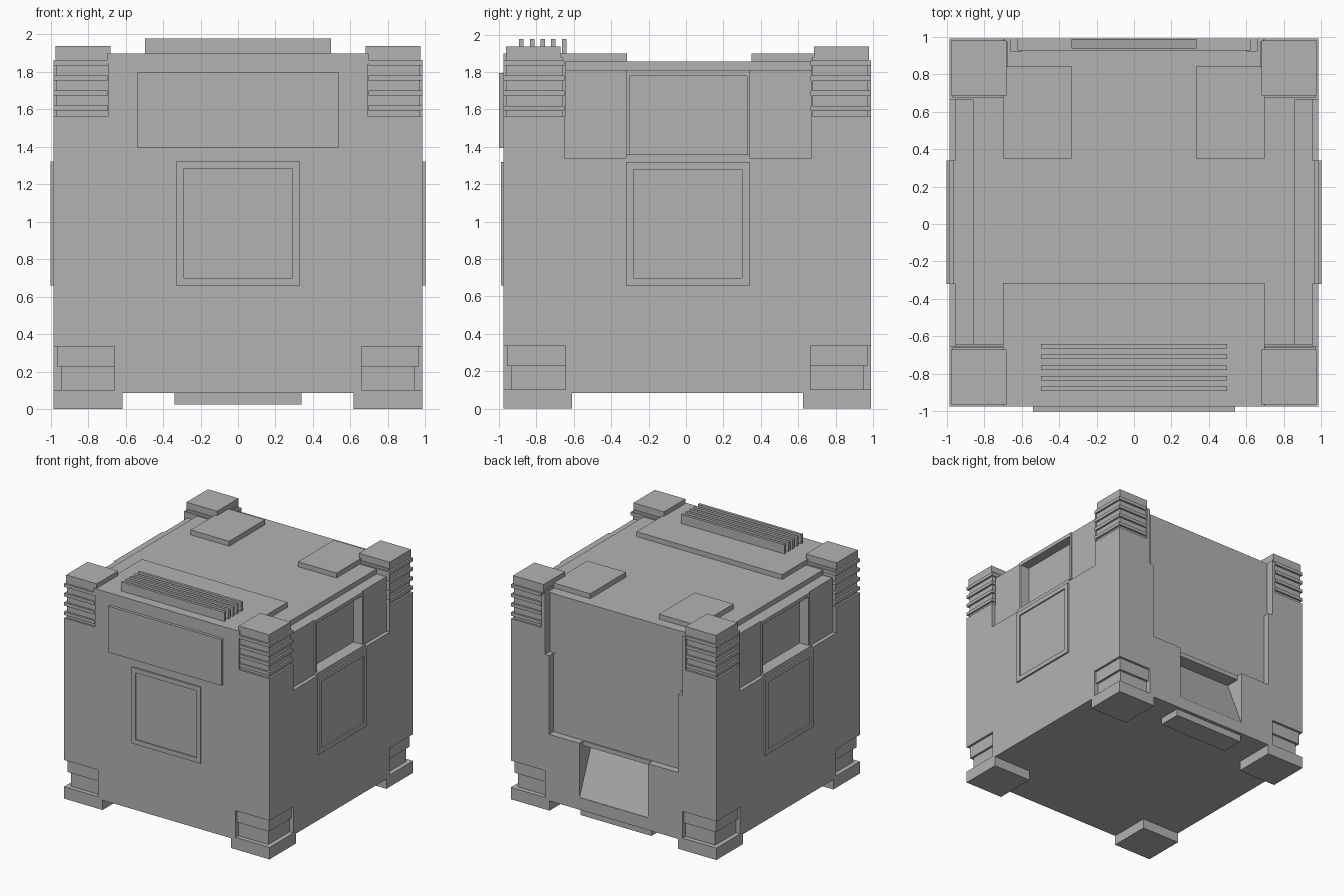
import bpy
import bmesh

old = bpy.data.objects.get("Cube")
if old:
    bpy.data.objects.remove(old, do_unlink=True)

grey = bpy.data.materials.new("plain_grey")
grey.use_nodes = True
grey.diffuse_color = (0.45, 0.45, 0.45, 1)
grey.node_tree.nodes["Principled BSDF"].inputs["Base Color"].default_value = (0.45, 0.45, 0.45, 1)


def make(name, bm):
    bmesh.ops.recalc_face_normals(bm, faces=bm.faces)
    mesh = bpy.data.meshes.new(name)
    bm.to_mesh(mesh)
    bm.free()
    mesh.materials.append(grey)
    obj = bpy.data.objects.new(name, mesh)
    bpy.context.scene.collection.objects.link(obj)
    return obj


def box(name, x, y, z):
    """Box from (low, high) ranges in any order."""
    bm = bmesh.new()
    bmesh.ops.create_cube(bm, size=1)
    for v in bm.verts:
        v.co = [(r[0] + r[1]) / 2 + c * abs(r[1] - r[0]) for r, c in zip((x, y, z), v.co)]
    return make(name, bm)


def prism(name, x, profile):
    """Extrude a (y, z) profile along x."""
    bm = bmesh.new()
    face = bm.faces.new([bm.verts.new((x[0], y, z)) for y, z in profile])
    new = bmesh.ops.extrude_face_region(bm, geom=[face])["geom"]
    verts = [g for g in new if isinstance(g, bmesh.types.BMVert)]
    bmesh.ops.translate(bm, verts=verts, vec=(x[1] - x[0], 0, 0))
    return make(name, bm)


def cut(target, cutter):
    mod = target.modifiers.new("cut", 'BOOLEAN')
    mod.operation = 'DIFFERENCE'
    mod.solver = 'EXACT'
    mod.object = cutter
    bpy.context.view_layer.objects.active = target
    bpy.ops.object.modifier_apply(modifier=mod.name)
    bpy.data.objects.remove(cutter, do_unlink=True)


def side(s, a, b):
    return (s * a, s * b)


X, FRONT, BACK = 0.985, -0.975, 0.99
FAR = 1.2
body = box("body", (-X, X), (FRONT, BACK), (0.085, 1.855))

# Corner notches for the ribbed posts and the stepped lower corners
for s in (-1, 1):
    for y_post, y_low in (((-FAR, -0.645), (-FAR, -0.645)), ((0.675, FAR), (0.665, FAR))):
        cut(body, box("cutter", side(s, 0.69, FAR), y_post, (1.565, 2.1)))
        cut(body, box("cutter", side(s, 0.66, FAR), y_low, (0.0, 0.335)))

# Side recesses: stepped top edge, shallow wings, deep central pocket
for s in (-1, 1):
    cut(body, box("cutter", side(s, 0.86, FAR), (-0.65, 0.67), (1.812, 2.1)))
    cut(body, box("cutter", side(s, 0.952, FAR), (-0.65, -0.32), (1.34, 2.0)))
    cut(body, box("cutter", side(s, 0.952, FAR), (0.34, 0.67), (1.34, 2.0)))
    cut(body, box("cutter", side(s, 0.965, FAR), (-0.33, 0.35), (1.36, 2.0)))
    cut(body, box("cutter", side(s, 0.88, FAR), (-0.30, 0.325), (1.36, 1.78)))

# Back recess with wider upper part and sloping lower pocket
cut(body, box("cutter", (-0.62, 0.62), (0.928, FAR), (0.66, 2.1)))
for s in (-1, 1):
    cut(body, box("cutter", side(s, 0.6, 0.66), (0.922, FAR), (1.34, 2.1)))
cut(body, prism("cutter", (-0.33, 0.33), [(FAR, 0.19), (0.985, 0.19), (0.81, 0.62),
                                          (0.937, 0.62), (0.937, 0.7), (FAR, 0.7)]))

# Ribbed corner posts, stepped lower corners and feet
for s, lr in ((-1, "right"), (1, "left")):
    for end, edge, fb in ((-1, FRONT, "front"), (1, BACK, "back")):
        tag = f"{fb}_{lr}"

        def corner(name, inset, width_x, width_y, z):
            outer = edge - end * inset
            box(f"{tag}_{name}", side(s, X - width_x, X - inset),
                (outer, edge - end * width_y), z)

        corner("post", 0.016, 0.31, 0.315, (1.55, 1.88))
        corner("post_cap", 0.012, 0.305, 0.305, (1.865, 1.937))
        for i in range(4):
            z = 1.591 + i * 0.081
            corner(f"rib_{i + 1}", 0, 0.29, 0.325, (z, z + 0.028))
        corner("upper_step", 0.02, 0.34, 0.34, (0.228, 0.345))
        corner("lower_step", 0.04, 0.34, 0.34, (0.09, 0.228))
        corner("foot", 0, 0.37, 0.365, (0, 0.103))

# Raised top panels and vent bars
box("front_top_panel", (-0.7, 0.695), (FRONT, -0.315), (1.84, 1.898))
for s, lr in ((-1, "right"), (1, "left")):
    box(f"{lr}_top_pad", side(s, 0.33, 0.70), (0.35, 0.84), (1.84, 1.898))
for i in range(5):
    y = -0.88 + i * 0.057
    box(f"vent_bar_{i + 1}", (-0.495, 0.495), (y - 0.012, y + 0.012), (1.89, 1.977))

# Front name panel and framed hatches on three sides
box("front_upper_panel", (-0.54, 0.54), (-1.0, -0.96), (1.395, 1.795))
front = box("front_hatch", (-0.33, 0.33), (-0.988, -0.96), (0.66, 1.32))
cut(front, box("cutter", (-0.292, 0.292), (-FAR, -0.978), (0.70, 1.28)))
for s, lr in ((-1, "right"), (1, "left")):
    hatch = box(f"{lr}_hatch", side(s, 0.96, 1.0), (-0.32, 0.34), (0.66, 1.32))
    cut(hatch, box("cutter", side(s, 0.988, FAR), (-0.28, 0.30), (0.70, 1.28)))

# Small plate under the back edge
box("underside_plate", (-0.34, 0.34), (0.76, 0.96), (0.025, 0.1))
